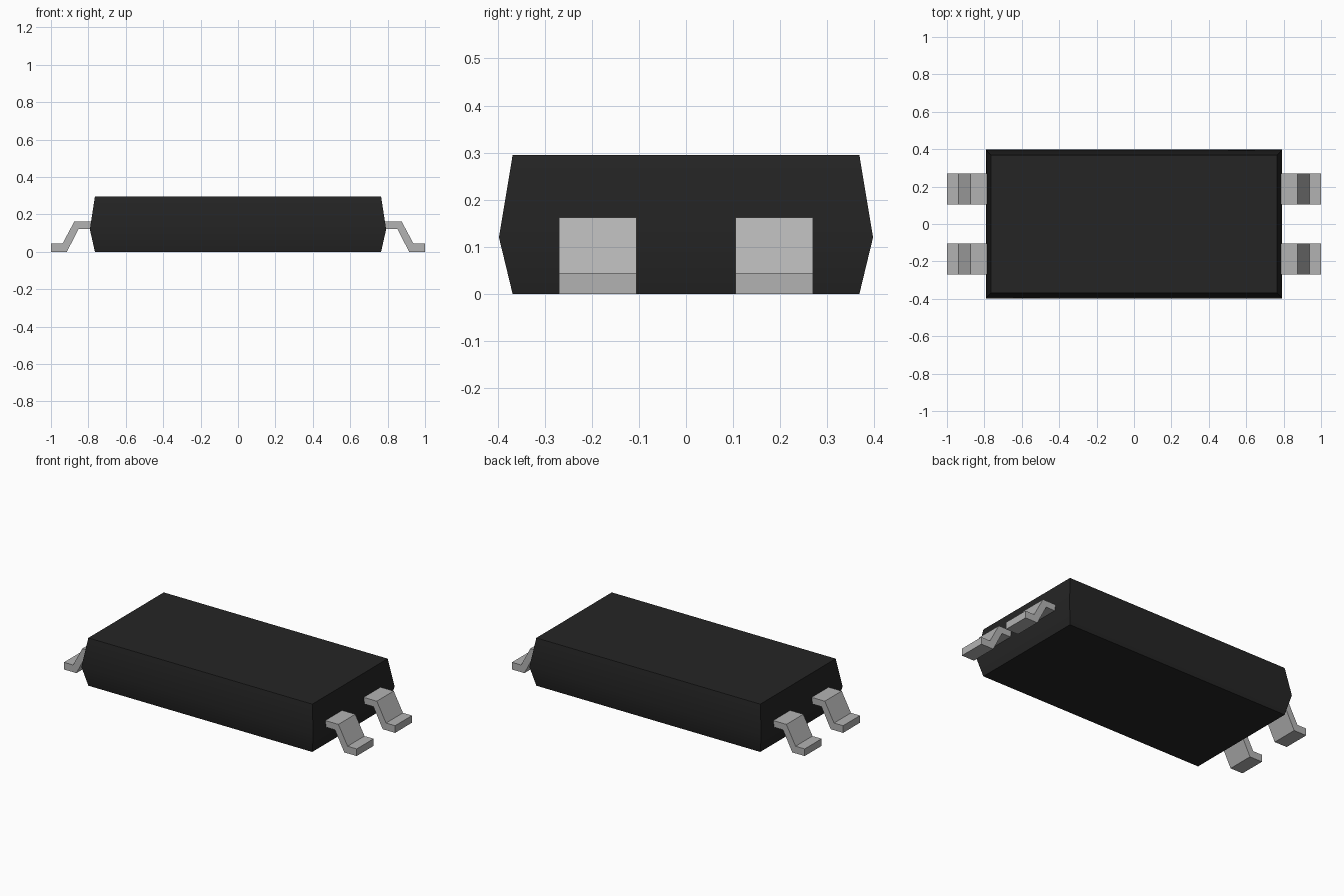
import bpy
import bmesh
import math

cube = bpy.data.objects.get("Cube")
if cube:
    bpy.data.objects.remove(cube, do_unlink=True)


def material(name, colour):
    mat = bpy.data.materials.new(name)
    mat.use_nodes = True
    mat.diffuse_color = (*colour, 1)
    mat.node_tree.nodes["Principled BSDF"].inputs["Base Color"].default_value = (*colour, 1)
    return mat


def add_object(name, bm, mat):
    bmesh.ops.recalc_face_normals(bm, faces=bm.faces)
    mesh = bpy.data.meshes.new(name)
    bm.to_mesh(mesh)
    bm.free()
    mesh.materials.append(mat)
    obj = bpy.data.objects.new(name, mesh)
    bpy.context.collection.objects.link(obj)
    return obj


black = material("black_plastic", (0.018, 0.018, 0.018))
silver = material("silver_metal", (0.45, 0.45, 0.45))

# Package body: stacked rectangles, widest at the waist
bm = bmesh.new()
rings = []
for hx, hy, z in [(0.765, 0.368, 0.0), (0.792, 0.397, 0.12), (0.765, 0.368, 0.295)]:
    rings.append([bm.verts.new((sx * hx, sy * hy, z))
                  for sx, sy in [(-1, -1), (1, -1), (1, 1), (-1, 1)]])
for low, high in zip(rings, rings[1:]):
    for i in range(4):
        j = (i + 1) % 4
        bm.faces.new((low[i], low[j], high[j], high[i]))
bm.faces.new(rings[0])
bm.faces.new(rings[-1])
body = add_object("package_body", bm, black)

# The waist is soft, all other edges stay sharp
bpy.ops.object.select_all(action="DESELECT")
body.select_set(True)
bpy.context.view_layer.objects.active = body
bpy.ops.object.shade_smooth_by_angle(angle=math.radians(30))

# Bent leads: one side profile (x, z) extruded along y
LEAD = [(0.77, 0.162), (0.875, 0.162), (0.938, 0.044), (1.0, 0.044),
        (1.0, 0.0), (0.915, 0.0), (0.852, 0.122), (0.77, 0.122)]


def lead(name, side, y0, y1):
    bm = bmesh.new()
    face = bm.faces.new([bm.verts.new((side * x, y0, z)) for x, z in LEAD])
    moved = bmesh.ops.extrude_face_region(bm, geom=[face])["geom"]
    bmesh.ops.translate(bm, vec=(0, y1 - y0, 0),
                        verts=[v for v in moved if isinstance(v, bmesh.types.BMVert)])
    # Keep the starting cap so the lead is closed
    if not face.is_valid:
        bm.faces.new([v for v in bm.verts if abs(v.co.y - y0) < 1e-6])
    return add_object(name, bm, silver)


for side, side_name in [(1, "left"), (-1, "right")]:
    lead(f"front_{side_name}_lead", side, -0.27, -0.105)
    lead(f"back_{side_name}_lead", side, 0.105, 0.27)
